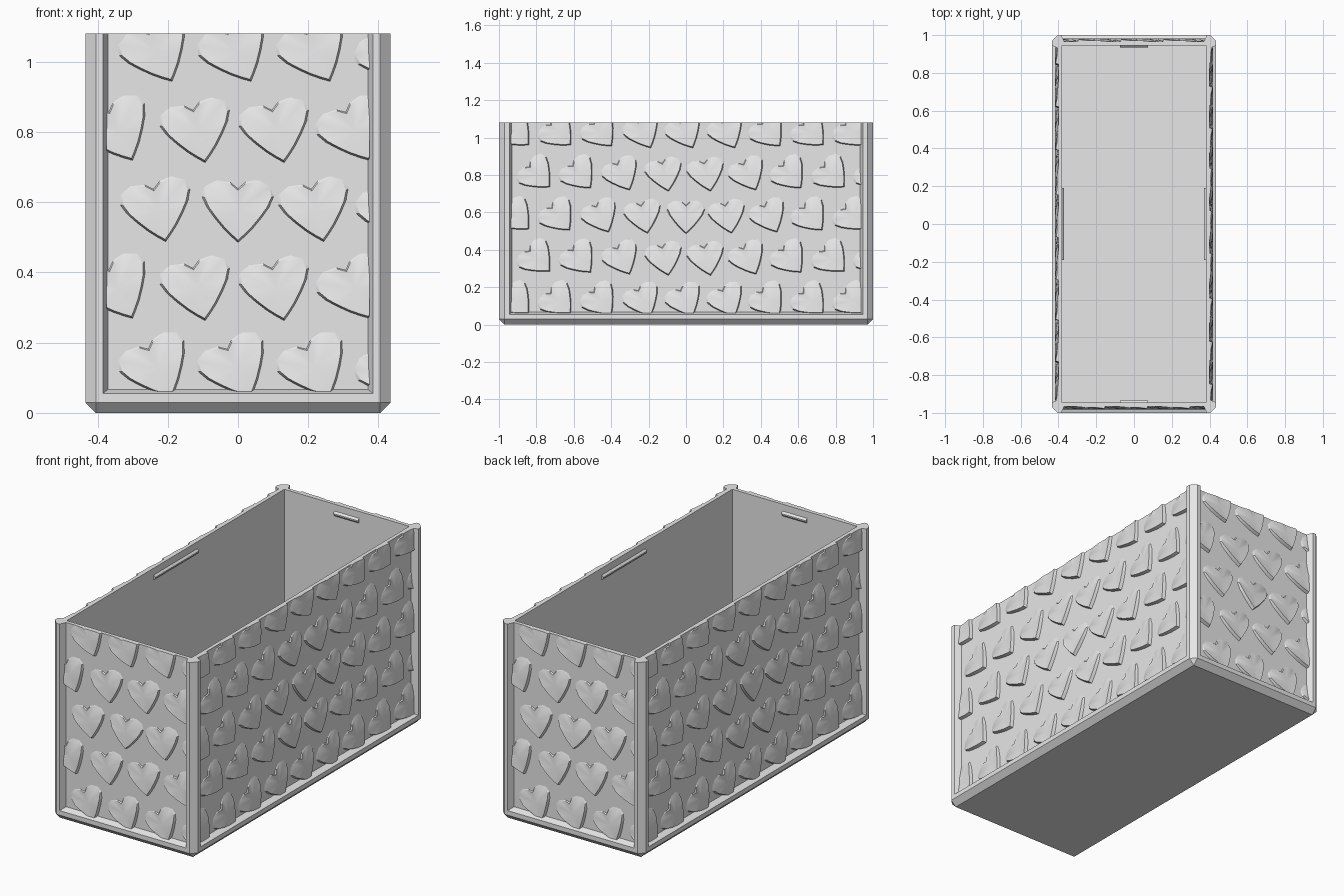
import bpy
import bmesh
from math import radians, pi
from mathutils import Matrix, Vector

cube = bpy.data.objects.get("Cube")
if cube:
    bpy.data.objects.remove(cube, do_unlink=True)

grey = bpy.data.materials.new("light grey")
grey.use_nodes = True
COLOUR = (0.8, 0.8, 0.8, 1)
grey.diffuse_color = COLOUR
grey.node_tree.nodes["Principled BSDF"].inputs["Base Color"].default_value = COLOUR

TOP = 1.08
HX, HY = 0.435, 1.0        # outer half sizes
PX, PY = 0.40, 0.965       # recessed panel planes
IX, IY = 0.38, 0.945       # inner walls


def finish(bm, name, smooth=False):
    bmesh.ops.remove_doubles(bm, verts=bm.verts, dist=0.0001)
    bmesh.ops.recalc_face_normals(bm, faces=bm.faces)
    mesh = bpy.data.meshes.new(name)
    bm.to_mesh(mesh)
    bm.free()
    mesh.materials.append(grey)
    obj = bpy.data.objects.new(name, mesh)
    bpy.context.collection.objects.link(obj)
    if smooth:
        bpy.ops.object.select_all(action="DESELECT")
        obj.select_set(True)
        bpy.context.view_layer.objects.active = obj
        bpy.ops.object.shade_smooth_by_angle(angle=radians(28))
    return obj


def loft(bm, rings):
    """Skin closed rings of points and cap both ends."""
    loops = [[bm.verts.new(p) for p in ring] for ring in rings]
    n = len(loops[0])
    for a, b in zip(loops, loops[1:]):
        for i in range(n):
            j = (i + 1) % n
            bm.faces.new((a[i], a[j], b[j], b[i]))
    bm.faces.new(loops[0][::-1])
    bm.faces.new(loops[-1])


def octagon(x, y, c, z):
    """Rectangle with corners cut by c."""
    return [(x - c, -y, z), (x, c - y, z), (x, y - c, z), (x - c, y, z),
            (c - x, y, z), (-x, y - c, z), (-x, c - y, z), (c - x, -y, z)]


# Chamfered base with sloping ledge and floor
bm = bmesh.new()
loft(bm, [octagon(HX - 0.03, HY - 0.03, 0.0, 0),
          octagon(HX, HY, 0.03, 0.03),
          octagon(HX, HY, 0.03, 0.055),
          octagon(PX, PY, 0.0, 0.067)])
finish(bm, "base")

# Four thin walls
for name, x0, x1, y0, y1 in (("front_wall", -PX, PX, -PY, -IY),
                             ("back_wall", -PX, PX, IY, PY),
                             ("right_wall", -PX, -IX, -IY, IY),
                             ("left_wall", IX, PX, -IY, IY)):
    bm = bmesh.new()
    plan = [(x0, y0), (x1, y0), (x1, y1), (x0, y1)]
    loft(bm, [[(x, y, z) for x, y in plan] for z in (0.05, TOP)])
    finish(bm, name)

# Corner posts with cut outer edge and sloped inner edges
POST = [(IX, IY), (PX, 0.93), (HX, 0.945), (HX, 0.97),
        (0.405, HY), (0.385, HY), (0.37, PY)]
for name, sx, sy in (("front_left_post", 1, -1), ("front_right_post", -1, -1),
                     ("back_left_post", 1, 1), ("back_right_post", -1, 1)):
    bm = bmesh.new()
    loft(bm, [[(sx * x, sy * y, z) for x, y in POST] for z in (0.04, TOP)])
    finish(bm, name)

# Half outline of a heart from tip to notch: across, up, height
HALF = [(0, -0.08, 0.018), (0.018, -0.064, 0.018), (0.04, -0.042, 0.018),
        (0.064, -0.013, 0.017), (0.085, 0.016, 0.014), (0.098, 0.045, 0.007),
        (0.092, 0.075, 0.002), (0.06, 0.093, 0.001), (0.022, 0.085, 0.004),
        (0, 0.066, 0.009)]
OUTLINE = HALF + [(-x, z, h) for x, z, h in HALF[-2:0:-1]]


def add_heart(bm, centre, angle, depth):
    """Raised heart: steep lower lip that fades out toward its lobes."""
    place = Matrix.Translation((centre[0], -depth, centre[1])) @ Matrix.Rotation(-angle, 4, "Y")

    def ring(scale, lift):
        return [bm.verts.new(place @ Vector((x * scale, -lift(h), z * scale)))
                for x, z, h in OUTLINE]
    low = ring(1.07, lambda h: -0.003)
    high = ring(0.97, lambda h: h)
    mid = bm.verts.new(place @ Vector((0, -0.012, 0.01)))
    n = len(low)
    for i in range(n):
        j = (i + 1) % n
        bm.faces.new((low[i], low[j], high[j], high[i]))
        bm.faces.new((high[i], high[j], mid))
    bm.faces.new(low[::-1])


def heart_panel(name, half, depth, turn):
    """Staggered hearts, each ring around the middle turned further."""
    bm = bmesh.new()
    pitch = 0.225
    for row in range(-2, 3):
        shift = 0.5 * (row % 2)
        for col in range(-5, 6):
            across = col + shift
            if abs(across * pitch) > half + 0.09:
                continue
            steps = abs(row) + max(0, abs(across) - abs(row) / 2)
            angle = radians(min(13 * steps, 45))
            add_heart(bm, (across * pitch, 0.57 + row * pitch), angle, depth)
    # Trim to the panel
    for point, normal in (((half, 0, 0), (1, 0, 0)), ((-half, 0, 0), (-1, 0, 0)),
                          ((0, 0, TOP), (0, 0, 1)), ((0, 0, 0.06), (0, 0, -1))):
        geom = bm.verts[:] + bm.edges[:] + bm.faces[:]
        bmesh.ops.bisect_plane(bm, geom=geom, plane_co=point, plane_no=normal,
                               clear_outer=True)
        bmesh.ops.holes_fill(bm, edges=[e for e in bm.edges if e.is_boundary], sides=0)
    obj = finish(bm, name, smooth=True)
    obj.rotation_euler.z = turn


heart_panel("front_hearts", 0.375, PY, 0)
heart_panel("left_hearts", 0.935, PX, pi / 2)
heart_panel("back_hearts", 0.375, PY, pi)
heart_panel("right_hearts", 0.935, PX, -pi / 2)

# Small snap ridges inside the rim
for name, length, depth, turn in (("front_ridge", 0.075, IY, 0),
                                  ("left_ridge", 0.19, IX, pi / 2),
                                  ("back_ridge", 0.075, IY, pi),
                                  ("right_ridge", 0.19, IX, -pi / 2)):
    bm = bmesh.new()
    section = [(-depth, 1.015), (0.01 - depth, 1.025), (0.01 - depth, 1.032), (-depth, 1.042)]
    loft(bm, [[(x, y, z) for y, z in section] for x in (-length, length)])
    finish(bm, name).rotation_euler.z = turn
